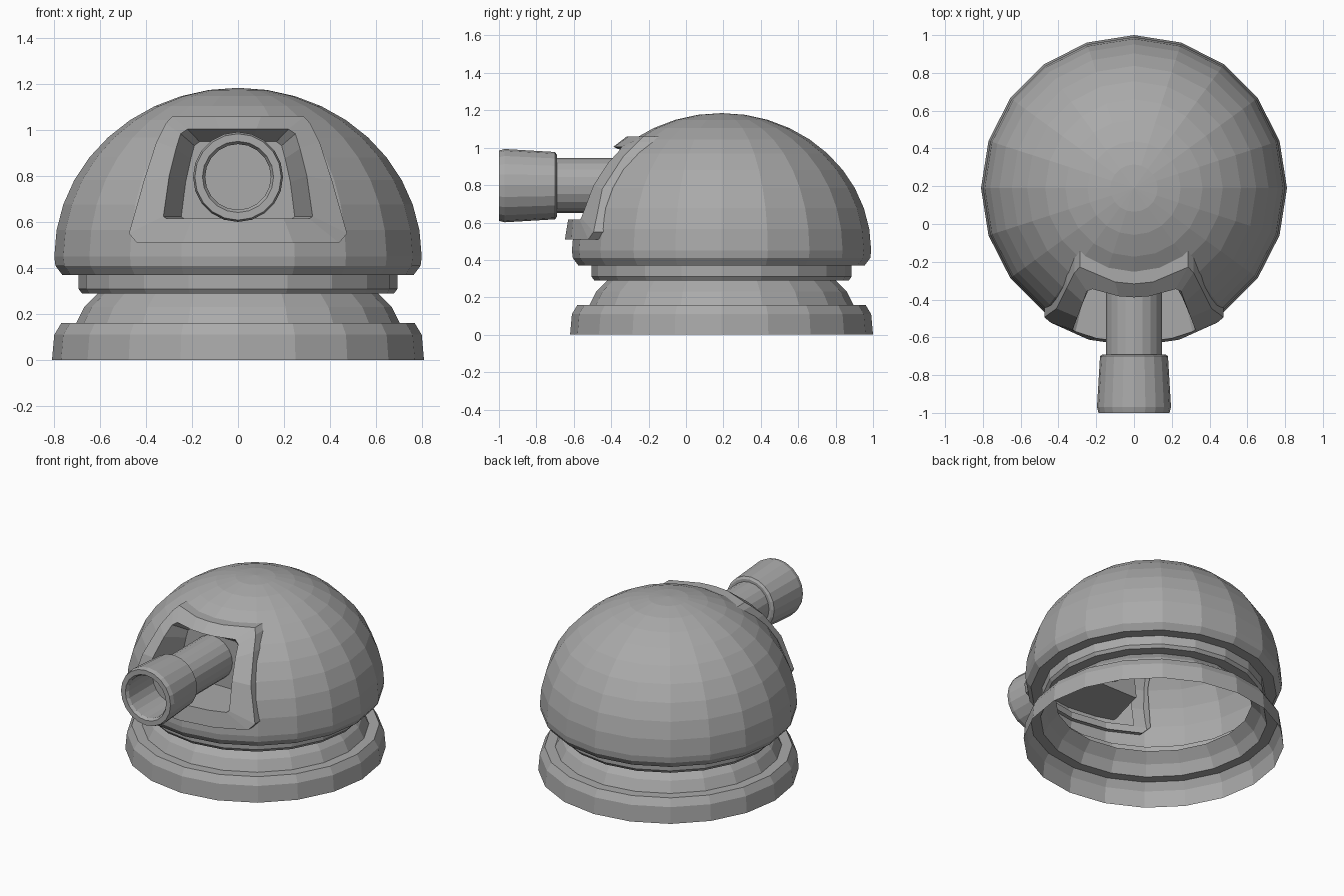
import bpy, bmesh, math
from mathutils import Vector, Matrix

old = bpy.data.objects.get("Cube")
if old:
    bpy.data.objects.remove(old, do_unlink=True)

SIDES = 20
CENTRE_Y, DOME_Z = 0.19, 0.45
DOME_R, DOME_H = 0.80, 0.735

grey = bpy.data.materials.new("plain grey")
grey.use_nodes = True
grey.diffuse_color = (0.4, 0.4, 0.4, 1)
grey.node_tree.nodes["Principled BSDF"].inputs["Base Color"].default_value = (0.4, 0.4, 0.4, 1)


def finish(bm, name):
    bmesh.ops.recalc_face_normals(bm, faces=bm.faces)
    mesh = bpy.data.meshes.new(name)
    bm.to_mesh(mesh)
    bm.free()
    mesh.materials.append(grey)
    obj = bpy.data.objects.new(name, mesh)
    bpy.context.collection.objects.link(obj)
    return obj


def lathe(profile):
    """Spin (radius, height) points around z."""
    bm = bmesh.new()
    verts = [bm.verts.new((r, 0, z)) for r, z in profile]
    edges = [bm.edges.new(pair) for pair in zip(verts, verts[1:])]
    bmesh.ops.spin(bm, geom=verts + edges, cent=(0, 0, 0), axis=(0, 0, 1),
                   angle=math.tau, steps=SIDES)
    bmesh.ops.remove_doubles(bm, verts=bm.verts, dist=0.0005)
    return bm


def on_dome(x, z, offset):
    """Point on the front of the dome, pushed out by offset."""
    k = max(0, 1 - ((z - DOME_Z) / (DOME_H + offset * 0.75)) ** 2)
    r2 = (DOME_R + offset) ** 2 * k
    return (x, CENTRE_Y - math.sqrt(max(0, r2 - x * x)), z)


# Base ring and collar, open underneath
base = lathe([(0.81, 0), (0.80, 0.11), (0.77, 0.16), (0.705, 0.16), (0.67, 0.23),
              (0.61, 0.29), (0.68, 0.29), (0.695, 0.31), (0.695, 0.37)])
bmesh.ops.translate(base, verts=base.verts, vec=(0, CENTRE_Y, 0))
finish(base, "base")

# Dome with a rolled lower rim
rings = [(DOME_R * math.cos(a), DOME_Z + DOME_H * math.sin(a))
         for a in (math.radians(9 * i) for i in range(11))]
dome = lathe([(0.695, 0.37), (0.765, 0.37), (0.795, 0.41)] + rings)
bmesh.ops.translate(dome, verts=dome.verts, vec=(0, CENTRE_Y, 0))

# Cut the gun opening through the dome, hidden under the frame
planes = [Vector((0, 0, 0.57)), Vector((0, 0, 1.03)),
          Vector((0.40, 0, 0.57)), Vector((-0.40, 0, 0.57))]
normals = [Vector((0, 0, -1)), Vector((0, 0, 1)),
           Vector((0.46, 0, 0.13)), Vector((-0.46, 0, 0.13))]
for co, no in zip(planes, normals):
    front = [f for f in dome.faces if f.calc_center_median().y < 0.1]
    geom = set(front)
    for f in front:
        geom.update(f.verts, f.edges)
    bmesh.ops.bisect_plane(dome, geom=list(geom), plane_co=co, plane_no=no)
hole = [f for f in dome.faces if f.calc_center_median().y < 0.05 and
        all((f.calc_center_median() - co).dot(no) < 0 for co, no in zip(planes, normals))]
bmesh.ops.delete(dome, geom=hole, context='FACES')
finish(dome, "dome")

# Curved frame and tapered recess; right half outlines from bottom to top
outer = [(0.24, 0.51), (0.44, 0.51), (0.475, 0.55), (0.41, 0.78),
         (0.355, 0.95), (0.315, 1.03), (0.287, 1.06), (0.1, 1.06)]
inner = [(0.2, 0.615), (0.31, 0.615), (0.325, 0.625), (0.30, 0.80),
         (0.27, 0.92), (0.25, 0.985), (0.22, 1.005), (0.08, 1.005)]


def closed(half):
    low, high = (0, half[0][1]), (0, half[-1][1])
    return [low] + half + [high] + [(-x, z) for x, z in reversed(half)]


RECESS_Y, FLOOR_Z = -0.27, 0.615
loops = [[on_dome(x, z, -0.03) for x, z in closed(outer)],
         [on_dome(x, z, 0.04) for x, z in closed(outer)],
         [on_dome(x, z, 0.04) for x, z in closed(inner)],
         [(x * 0.76, RECESS_Y, FLOOR_Z + (z - FLOOR_Z) * 0.86) for x, z in closed(inner)]]
frame = bmesh.new()
rows = [[frame.verts.new(p) for p in loop] for loop in loops]
for a, b in zip(rows, rows[1:]):
    for i in range(len(a)):
        j = (i + 1) % len(a)
        frame.faces.new((a[i], a[j], b[j], b[i]))
frame.faces.new(rows[-1])
finish(frame, "gun_opening_frame")

# Barrel and flared muzzle with a deep bore, heights run forward from the recess
barrel = lathe([(0.147, 0.26), (0.147, 0.69), (0.165, 0.69), (0.18, 0.70), (0.196, 0.97),
                (0.188, 1.0), (0.155, 1.0), (0.143, 0.98), (0.143, 0.72), (0, 0.72)])
bmesh.ops.transform(barrel, verts=barrel.verts,
                    matrix=Matrix.Translation((0, 0, 0.797)) @ Matrix.Rotation(math.pi / 2, 4, 'X'))
finish(barrel, "barrel")
